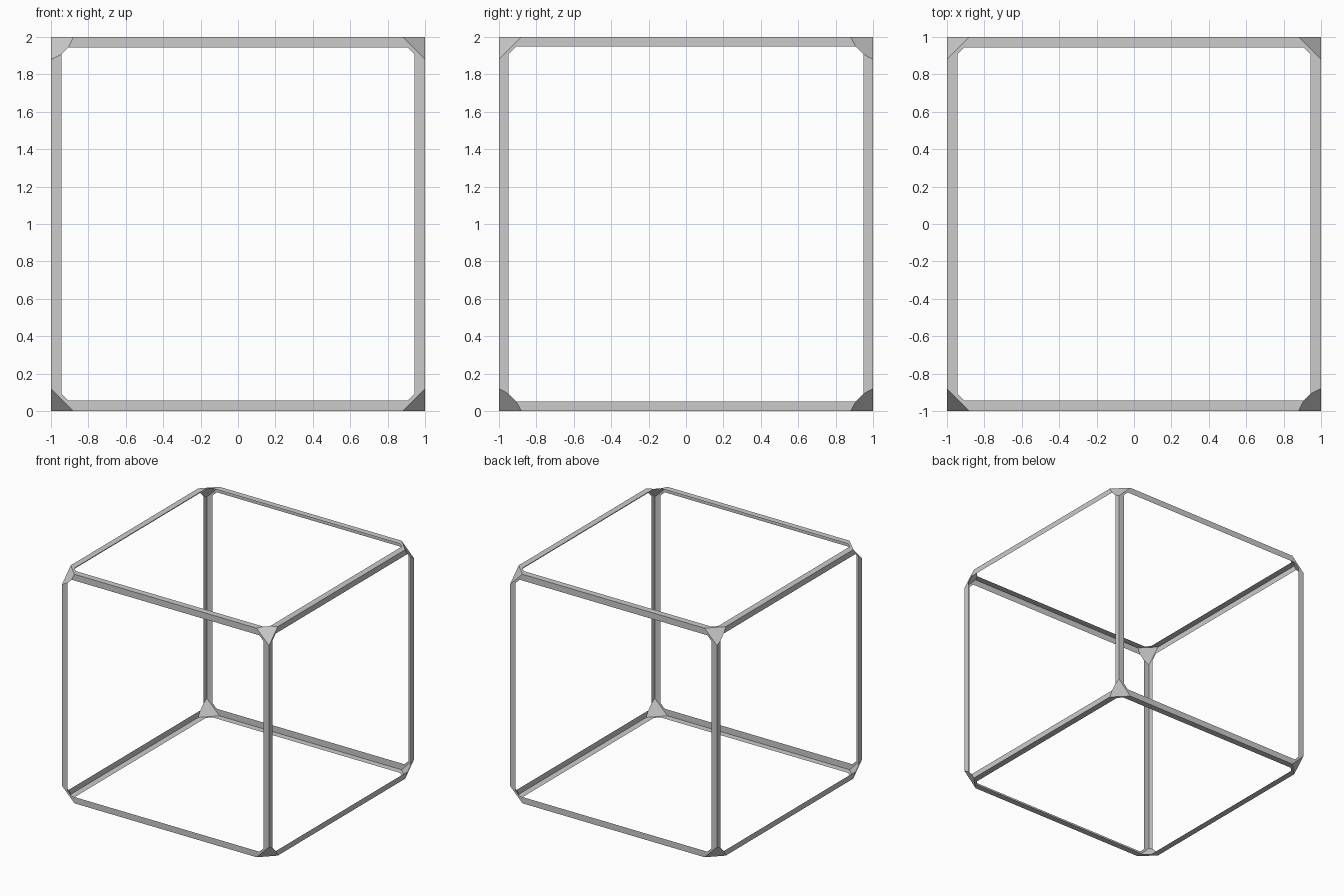
import bpy, bmesh
from itertools import product
from mathutils import Vector

if "Cube" in bpy.data.objects:
    bpy.data.objects.remove(bpy.data.objects["Cube"])

CUT = 0.12                      # corner cut along each edge
RIM = (0.05, 0.055, 0.055)      # flange width on x, y and z sides
INNER = 0.093                   # start of the small inner corner cut

bm = bmesh.new()


def face(points):
    f = bm.faces.new([bm.verts.new(p) for p in points])
    f.normal_update()
    if f.normal.dot(f.calc_center_median()) < 0:
        f.normal_flip()
    return f


def octagon(half, cut, axis, side):
    """Square with cut corners, lying on one side of the cube."""
    a, b = half, half - cut
    flat = [(b, a), (-b, a), (-a, b), (-a, -b), (-b, -a), (b, -a), (a, -b), (a, b)]
    pts = []
    for u, v in flat:
        p = Vector()
        p[axis], p[(axis + 1) % 3], p[(axis + 2) % 3] = side, u, v
        pts.append(p)
    return pts


# Flat flange around the opening on each of the six sides
for axis, side in product(range(3), (-1, 1)):
    outer = octagon(1, CUT, axis, side)
    inner = octagon(1 - RIM[axis], INNER - RIM[axis], axis, side)
    for i in range(8):
        j = (i + 1) % 8
        face([outer[i], outer[j], inner[j], inner[i]])

# Triangular plate on each of the eight corners
for signs in product((-1, 1), repeat=3):
    corner = Vector(signs)
    points = []
    for k in range(3):
        p = corner.copy()
        p[k] *= 1 - CUT
        points.append(p)
    face(points)

bmesh.ops.remove_doubles(bm, verts=bm.verts, dist=0.0005)

# Each corner plate folds over onto one neighbouring flange
FOLD = {(-1, -1, 1): 1, (1, -1, 1): 2}
edges = []
for f in bm.faces:
    if len(f.verts) == 3:
        c = f.calc_center_median()
        axis = FOLD.get(tuple(1 if v > 0 else -1 for v in c), 0)
        edges += [e for e in f.edges
                  if all(abs(v.co[axis]) > 0.999 for v in e.verts)]
bmesh.ops.dissolve_edges(bm, edges=edges, use_verts=False)

# Stand the frame on the ground
bmesh.ops.translate(bm, verts=bm.verts, vec=(0, 0, 1))
mesh = bpy.data.meshes.new("cube_frame")
bm.to_mesh(mesh)
bm.free()
bpy.context.collection.objects.link(bpy.data.objects.new("cube_frame", mesh))
